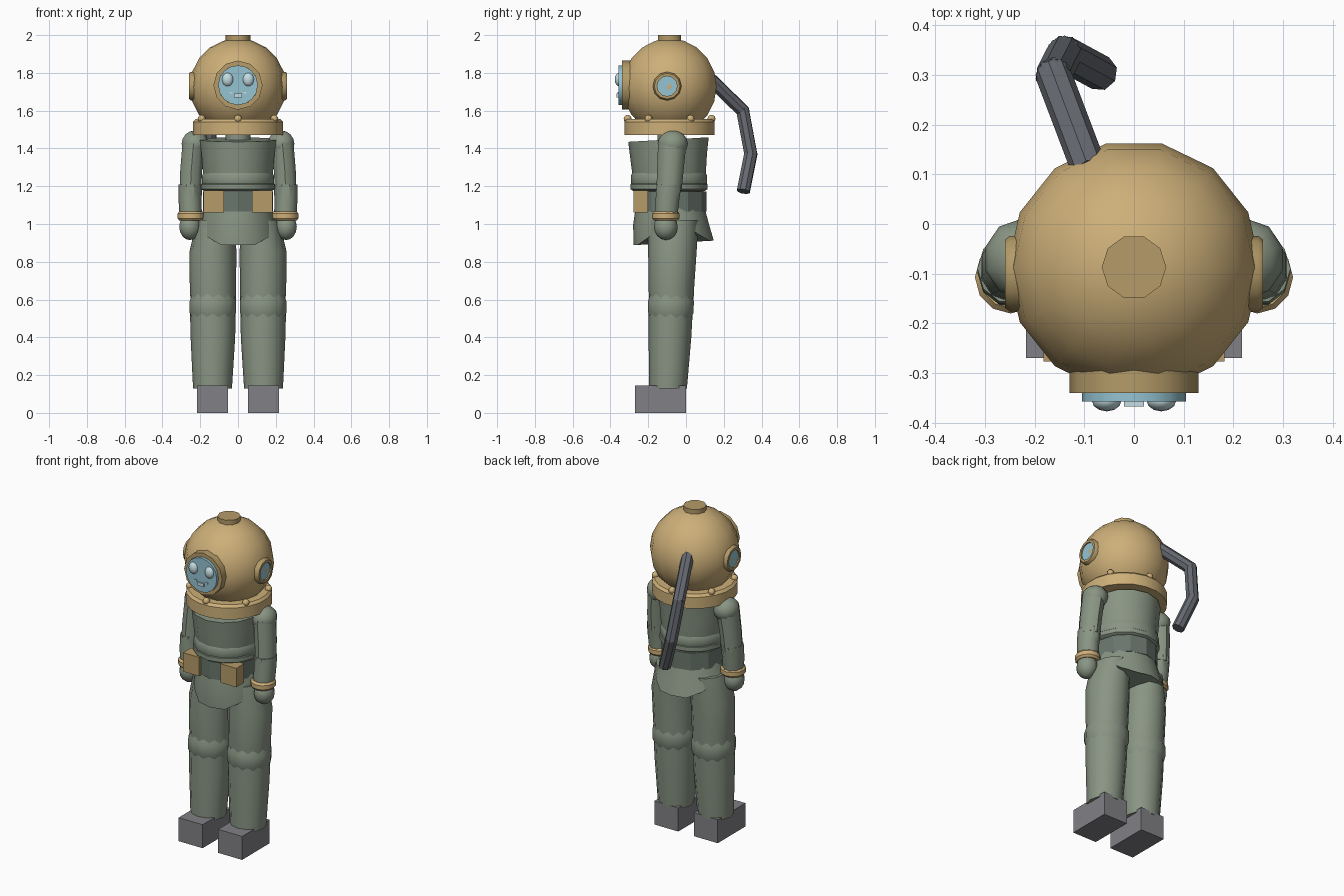
import bpy, bmesh, math
from mathutils import Matrix, Vector


def material(name, r, g, b):
    m = bpy.data.materials.new(name)
    m.diffuse_color = (r, g, b, 1)
    return m


BRASS = material("brass", 0.61, 0.43, 0.19)
BRASS_DARK = material("dark_brass", 0.46, 0.33, 0.14)
SUIT = material("canvas", 0.25, 0.30, 0.23)
BELT = material("belt_leather", 0.14, 0.18, 0.15)
GLASS = material("glass", 0.30, 0.55, 0.65)
PALE = material("pale_glass", 0.55, 0.72, 0.76)
LEAD = material("lead", 0.22, 0.22, 0.24)
RUBBER = material("rubber", 0.13, 0.14, 0.16)


def finish(name, bm, mat, mirror=False, angle=38):
    bmesh.ops.recalc_face_normals(bm, faces=bm.faces)
    me = bpy.data.meshes.new(name)
    for f in bm.faces:
        f.smooth = True
    bm.to_mesh(me)
    bm.free()
    me.set_sharp_from_angle(angle=math.radians(angle))
    me.materials.append(mat)
    ob = bpy.data.objects.new(name, me)
    bpy.context.collection.objects.link(ob)
    if mirror:
        ob.modifiers.new("mirror", 'MIRROR')
    return ob


def loft(name, rings, n, mat, mirror=False, phase=0.0, tf=None, angle=38, zfun=None):
    """Skin n-sided elliptical rings (cx, cy, z, rx, ry); zfun(i, ca, sa) shifts z."""
    bm = bmesh.new()
    loops = []
    for i, (cx, cy, z, rx, ry) in enumerate(rings):
        loop = []
        for k in range(n):
            a = 2 * math.pi * (k + phase) / n
            c, s = math.cos(a), math.sin(a)
            dz = zfun(i, c, s) if zfun else 0
            loop.append(bm.verts.new((cx + rx * c, cy + ry * s, z + dz)))
        loops.append(loop)
    for a, b in zip(loops, loops[1:]):
        for k in range(n):
            j = (k + 1) % n
            bm.faces.new((a[k], a[j], b[j], b[k]))
    bm.faces.new(loops[0])
    bm.faces.new(loops[-1])
    if tf:
        bm.transform(tf)
    return finish(name, bm, mat, mirror, angle)


def turned(name, profile, n, mat, tf, mirror=False, phase=0.0):
    return loft(name, [(0, 0, z, r, r) for r, z in profile], n, mat, mirror, phase, tf)


def ball(name, c, r, mat, mirror=False, u=12, v=8, rot=0.0):
    bm = bmesh.new()
    bmesh.ops.create_uvsphere(bm, u_segments=u, v_segments=v, radius=1)
    bm.transform(Matrix.Translation(c) @ Matrix.Diagonal((*r, 1)) @ Matrix.Rotation(rot, 4, 'Z'))
    return finish(name, bm, mat, mirror, 60)


def box(name, lo, hi, mat, mirror=False):
    bm = bmesh.new()
    bmesh.ops.create_cube(bm, size=1)
    lo, hi = Vector(lo), Vector(hi)
    bm.transform(Matrix.Translation((lo + hi) / 2) @ Matrix.Diagonal((*(hi - lo), 1)))
    return finish(name, bm, mat, mirror)


# Helmet with top cap
CY = -0.087
ball("helmet", (0, CY, 1.727), (0.255, 0.255, 0.255), BRASS, u=14, v=10, rot=math.pi / 2)
turned("helmet_cap", [(0.065, 1.95), (0.065, 2.0)], 10, BRASS_DARK, Matrix.Translation((0, CY, 0)))

# Front window with face
front = Matrix.Translation((0, 0, 1.735)) @ Matrix.Rotation(math.pi / 2, 4, 'X')
turned("front_window_ring", [(0.13, 0.22), (0.13, 0.34), (0.105, 0.34), (0.105, 0.30)],
       12, BRASS_DARK, front)
turned("front_glass", [(0.105, 0.30), (0.105, 0.357)], 16, GLASS, front)
ball("eye", (0.055, -0.355, 1.765), (0.03, 0.022, 0.036), PALE, True)
box("mouth", (-0.02, -0.367, 1.67), (0.02, -0.35, 1.69), PALE)
box("mouth_corner", (0.03, -0.362, 1.69), (0.045, -0.35, 1.7), PALE, True)

# Side windows
side = Matrix.Translation((0, -0.1, 1.73)) @ Matrix.Rotation(math.pi / 2, 4, 'Y')
turned("side_window_ring", [(0.076, 0.19), (0.076, 0.25), (0.068, 0.26), (0.053, 0.26), (0.053, 0.23)],
       12, BRASS_DARK, side, True)
turned("side_glass", [(0.054, 0.20), (0.054, 0.252)], 12, GLASS, side, True)

# Collar and bolts
turned("collar", [(0.20, 1.47), (0.242, 1.47), (0.242, 1.54), (0.228, 1.555), (0.18, 1.555)],
       20, BRASS, Matrix.Translation((0, CY, 0)), phase=0.5)
for k in range(6):
    a = k * math.pi / 3 - math.pi / 2
    ball("collar_bolt", (0.222 * math.cos(a), CY + 0.222 * math.sin(a), 1.557),
         (0.021, 0.021, 0.021), BRASS, u=8, v=6)

# Neck, torso with folds, belt
loft("neck", [(0, CY, 1.40, 0.065, 0.065), (0, CY, 1.50, 0.065, 0.065)], 12, SUIT)
loft("torso", [(0, -0.09, 1.16, 0.17, 0.18), (0, -0.09, 1.27, 0.19, 0.195), (0, -0.092, 1.36, 0.197, 0.203),
               (0, -0.093, 1.447, 0.206, 0.213)],
     14, SUIT, phase=0.5, zfun=lambda i, c, s: 0.012 * s if i > 1 else 0)
loft("torso_fold", [(0, -0.09, 1.20, 0.186, 0.193), (0, -0.09, 1.215, 0.196, 0.202),
                    (0, -0.09, 1.26, 0.194, 0.2), (0, -0.09, 1.275, 0.186, 0.192)], 14, SUIT, phase=0.5)
loft("waist_fold", [(0, -0.09, 1.175, 0.185, 0.19), (0, -0.09, 1.185, 0.2, 0.205),
                    (0, -0.09, 1.21, 0.2, 0.205), (0, -0.09, 1.222, 0.185, 0.19)], 14, SUIT, phase=0.5)
loft("belt", [(0, -0.085, 1.065, 0.186, 0.193), (0, -0.085, 1.172, 0.186, 0.193)], 12, BELT, angle=20)
box("belt_weight", (0.073, -0.277, 1.06), (0.182, -0.20, 1.177), BRASS_DARK, True)

# Hips: skirt dropping low at front and back
loft("hips", [(0, -0.065, 0.90, 0.205, 0.212), (0, -0.08, 1.0, 0.195, 0.2), (0, -0.085, 1.10, 0.175, 0.18)],
     14, SUIT, phase=0.5,
     zfun=lambda i, c, s: (0.115 * max(0, abs(c) - 0.68) / 0.32 + 0.012 * s) * (1, 0.4, 0)[i])

# Legs, knees and boots
loft("upper_leg", [(0.13, -0.075, 0.53, 0.118, 0.112), (0.133, -0.078, 0.66, 0.122, 0.121),
                   (0.133, -0.072, 0.85, 0.125, 0.128), (0.118, -0.067, 1.02, 0.10, 0.133)],
     12, SUIT, True)
loft("lower_leg", [(0.135, -0.095, 0.13, 0.103, 0.10), (0.133, -0.085, 0.40, 0.118, 0.113),
                   (0.133, -0.08, 0.58, 0.122, 0.118)], 12, SUIT, True)
loft("knee_cuff", [(0.133, -0.08, 0.49, 0.11, 0.106), (0.133, -0.08, 0.53, 0.127, 0.124),
                   (0.133, -0.08, 0.59, 0.128, 0.126), (0.133, -0.08, 0.635, 0.112, 0.11)],
     12, SUIT, True, 0.5, angle=50)
box("boot", (0.053, -0.27, 0), (0.217, 0, 0.145), LEAD, True)

# Arms, wrist cuffs and hands
ball("shoulder", (0.228, -0.07, 1.425), (0.074, 0.08, 0.07), SUIT, True, u=10, v=8)
loft("upper_arm", [(0.252, -0.09, 1.18, 0.06, 0.067), (0.248, -0.083, 1.28, 0.061, 0.07),
                   (0.235, -0.073, 1.43, 0.062, 0.075)], 10, SUIT, True, 0.5)
loft("forearm", [(0.25, -0.105, 1.03, 0.059, 0.062), (0.254, -0.098, 1.13, 0.061, 0.066),
                 (0.252, -0.09, 1.21, 0.063, 0.069)], 10, SUIT, True)
loft("wrist_cuff", [(0.248, -0.107, 1.018, 0.062, 0.062), (0.248, -0.107, 1.03, 0.072, 0.073),
                    (0.248, -0.107, 1.055, 0.072, 0.073), (0.248, -0.107, 1.067, 0.062, 0.062)],
     12, BRASS, True)
ball("hand", (0.255, -0.107, 0.985), (0.059, 0.063, 0.07), SUIT, True, u=10, v=8)

# Air hose: three straight tubes and their joints
path = [Vector(p) for p in ((-0.09, 0.11, 1.785), (-0.162, 0.30, 1.60),
                            (-0.14, 0.343, 1.37), (-0.07, 0.305, 1.18))]
for a, b in zip(path, path[1:]):
    d = b - a
    turned("hose_section", [(0.036, -0.008), (0.036, d.length + 0.008)], 8, RUBBER,
           Matrix.Translation(a) @ d.to_track_quat('Z', 'Y').to_matrix().to_4x4())
for p in path[1:3]:
    ball("hose_joint", p, (0.036, 0.036, 0.036), RUBBER, u=8, v=6)
